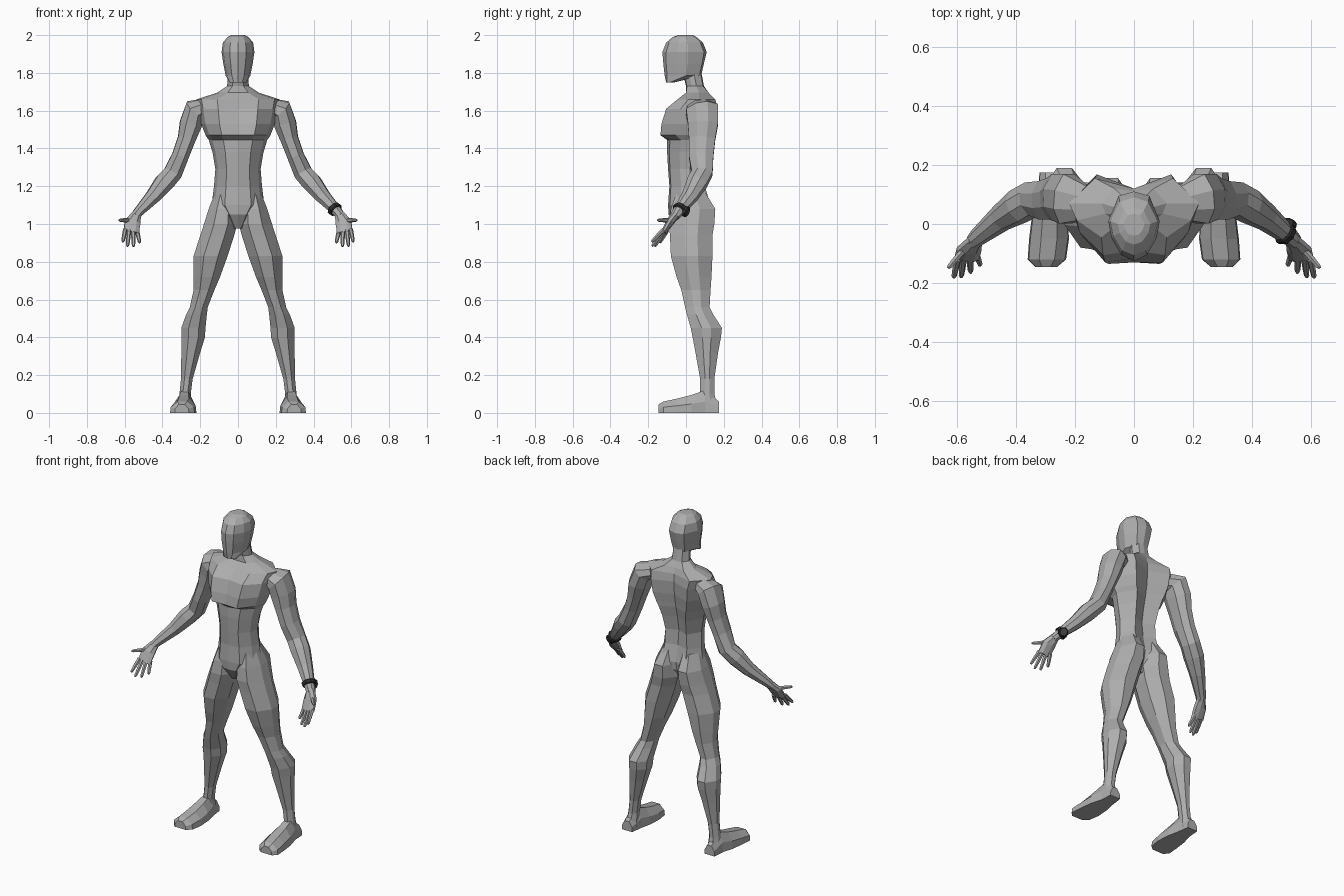
import bpy
import bmesh
from mathutils import Vector

default_cube = bpy.data.objects.get("Cube")
if default_cube:
    bpy.data.objects.remove(default_cube, do_unlink=True)


def make_material(name, value):
    material = bpy.data.materials.new(name)
    colour = (value, value, value, 1.0)
    material.diffuse_color = colour
    material.use_nodes = True
    for node in material.node_tree.nodes:
        if node.type == 'BSDF_PRINCIPLED':
            node.inputs["Base Color"].default_value = colour
    return material


body_grey = make_material("body_grey", 0.42)
strap_black = make_material("strap_black", 0.03)
dial_grey = make_material("dial_dark_grey", 0.06)


def loft(name, rings, material, mirror=False):
    """Join closed rings of equal length into one capped, flat-shaded skin."""
    bm = bmesh.new()
    loops = [[bm.verts.new(point) for point in ring] for ring in rings]
    count = len(loops[0])
    for low, high in zip(loops, loops[1:]):
        for i in range(count):
            j = (i + 1) % count
            bm.faces.new((low[i], low[j], high[j], high[i]))
    bm.faces.new(loops[0])
    bm.faces.new(loops[-1])
    bmesh.ops.recalc_face_normals(bm, faces=bm.faces)
    mesh = bpy.data.meshes.new(name)
    bm.to_mesh(mesh)
    bm.free()
    mesh.materials.append(material)
    obj = bpy.data.objects.new(name, mesh)
    bpy.context.scene.collection.objects.link(obj)
    if mirror:
        modifier = obj.modifiers.new("mirror_sides", 'MIRROR')
        modifier.use_mirror_merge = False
    return obj


def symmetric_ring(z, width, front, chest, side, blade, spine):
    """Horizontal ten-sided section, shaped by its depth at several stations."""
    half = [(0, front), (width * .5, chest), (width * .88, (chest + side) / 2),
            (width, side), (width * .6, blade), (0, spine)]
    other = [(-x, y) for x, y in reversed(half[1:-1])]
    return [(x, y, z) for x, y in half + other]


def leg_ring(z, inner, outer, front, back):
    """Horizontal octagon that fills a rectangle."""
    shape = [(.28, 0), (.7, 0), (1, .35), (1, .65), (.7, 1), (.3, 1), (0, .7), (0, .3)]
    return [(inner + u * (outer - inner), front + v * (back - front), z) for u, v in shape]


def foot_ring(y, inner, outer, height):
    """Upright section of the foot with a flat sole."""
    shape = [(0, 0), (1, 0), (.97, .5), (.7, 1), (.3, 1), (.03, .5)]
    return [(inner + u * (outer - inner), y, v * height) for u, v in shape]


def tube_rings(rows, shape):
    """Sections set square to a path; each row is x, y, z, breadth, depth."""
    points = [Vector(row[:3]) for row in rows]
    rings = []
    for i, row in enumerate(rows):
        ahead = points[min(i + 1, len(points) - 1)]
        behind = points[max(i - 1, 0)]
        along = (ahead - behind).normalized()
        across = along.cross(Vector((0, 1, 0))).normalized()
        depth = across.cross(along)
        rings.append([points[i] + across * (u * row[3]) + depth * (v * row[4])
                      for u, v in shape])
    return rings


octagon = [(1, .35), (.5, 1), (-.3, 1), (-.9, .5), (-1, -.35), (-.5, -1), (.4, -1), (.95, -.4)]
hexagon = [(1, 0), (.5, .87), (-.5, .87), (-1, 0), (-.5, -.87), (.5, -.87)]

# Torso: crotch, waist, chest shelf, shoulders and neck
torso = [
    (.975, .03, -.045, -.04, .02, .06, .06),
    (1.05, .09, -.092, -.085, .02, .12, .09),
    (1.10, .14, -.095, -.085, .03, .13, .10),
    (1.20, .127, -.088, -.08, .03, .10, .08),
    (1.29, .12, -.095, -.085, .02, .10, .07),
    (1.38, .135, -.10, -.088, .02, .12, .085),
    (1.445, .155, -.10, -.085, .03, .14, .10),
    (1.47, .172, -.13, -.135, .03, .145, .105),
    (1.53, .195, -.115, -.13, .04, .16, .115),
    (1.61, .21, -.09, -.105, .05, .168, .12),
    (1.66, .22, -.035, -.045, .07, .155, .12),
    (1.695, .11, 0, 0, .07, .12, .11),
    (1.73, .058, 0, .005, .055, .09, .095),
    (1.81, .05, -.02, -.015, .04, .075, .08)]
loft("torso_and_neck", [symmetric_ring(*row) for row in torso], body_grey)

# Head: narrow chin, flat mask-like face and faceted crown
head = [
    (1.75, .045, -.105, -.10, -.085, -.065, -.06),
    (1.785, .065, -.113, -.10, 0, .07, .08),
    (1.85, .078, -.12, -.105, .01, .085, .095),
    (1.91, .087, -.125, -.105, .01, .095, .11),
    (1.96, .08, -.105, -.09, .01, .075, .09),
    (1.99, .055, -.07, -.06, 0, .045, .055),
    (2, .035, -.04, -.035, 0, .03, .035)]
loft("head", [symmetric_ring(*row) for row in head], body_grey)

# Legs: buttock, thigh, knee, calf and ankle
leg = [
    (1.17, .02, .12, -.05, .10),
    (1.08, .01, .155, -.08, .155),
    (1, .004, .18, -.09, .15),
    (.94, .02, .20, -.085, .14),
    (.83, .055, .235, -.08, .14),
    (.72, .095, .235, -.05, .135),
    (.65, .125, .235, -.025, .13),
    (.56, .16, .255, -.005, .125),
    (.52, .165, .275, .005, .145),
    (.45, .172, .30, .025, .19),
    (.40, .175, .30, .035, .185),
    (.32, .20, .30, .05, .17),
    (.18, .24, .302, .075, .15),
    (.10, .25, .31, .075, .15),
    (.02, .245, .32, .06, .172)]
loft("legs", [leg_ring(*row) for row in leg], body_grey, mirror=True)

# Feet: heel to toe
foot = [
    (.175, .25, .32, .06),
    (.10, .24, .325, .12),
    (.03, .225, .345, .095),
    (-.05, .22, .355, .075),
    (-.12, .23, .36, .06),
    (-.145, .26, .335, .045)]
loft("feet", [foot_ring(*row) for row in foot], body_grey, mirror=True)

# Arms: shoulder cap, upper arm, elbow, forearm and wrist
arm = [
    (.17, .07, 1.62, .045, .06),
    (.225, .085, 1.605, .062, .085),
    (.25, .09, 1.53, .06, .08),
    (.272, .085, 1.45, .048, .07),
    (.305, .08, 1.36, .045, .065),
    (.345, .085, 1.27, .05, .056),
    (.39, .06, 1.22, .052, .055),
    (.45, .02, 1.145, .04, .042),
    (.53, -.045, 1.06, .026, .028),
    (.545, -.06, 1.04, .025, .024)]
loft("arms", tube_rings(arm, octagon), body_grey, mirror=True)

# Hands: flat palms with four fingers and a thumb
palm = [
    (.538, -.052, 1.052, .025, .022),
    (.558, -.085, 1.01, .042, .02),
    (.566, -.118, .955, .042, .013)]
loft("palms", tube_rings(palm, octagon), body_grey, mirror=True)

digits = {
    "little_fingers": ((.535, -.10, .965), (.52, -.14, .90)),
    "ring_fingers": ((.555, -.112, .965), (.553, -.165, .88)),
    "middle_fingers": ((.577, -.118, .965), (.585, -.18, .882)),
    "index_fingers": ((.597, -.12, .97), (.61, -.182, .905)),
    "thumbs": ((.57, -.08, 1.02), (.63, -.15, 1.02)),
}
for name, (base, tip) in digits.items():
    base, tip = Vector(base), Vector(tip)
    rows = [(*base.lerp(tip, t), r, r) for t, r in ((0, .012), (.55, .011), (.9, .009), (1, .005))]
    loft(name, tube_rings(rows, hexagon), body_grey, mirror=True)

# Watch on the left wrist: strap, raised case and dial on the back of the wrist
wrist = Vector((.512, -.031, 1.078))
along = (Vector(arm[-2][:3]) - Vector(arm[-3][:3])).normalized()
outward = (Vector((0, 1, 0)) - along * along.y).normalized()


def watch_part(name, centre, axis, stations, material):
    rows = [(*(centre + axis * offset), radius, radius) for offset, radius in stations]
    loft(name, tube_rings(rows, octagon), material)


watch_part("watch_strap", wrist, along,
           [(-.013, .034), (-.008, .038), (.008, .038), (.013, .034)], strap_black)
watch_part("watch_case", wrist, outward,
           [(.02, .027), (.042, .027), (.047, .022)], strap_black)
watch_part("watch_dial", wrist, outward, [(.044, .019), (.049, .019)], dial_grey)
